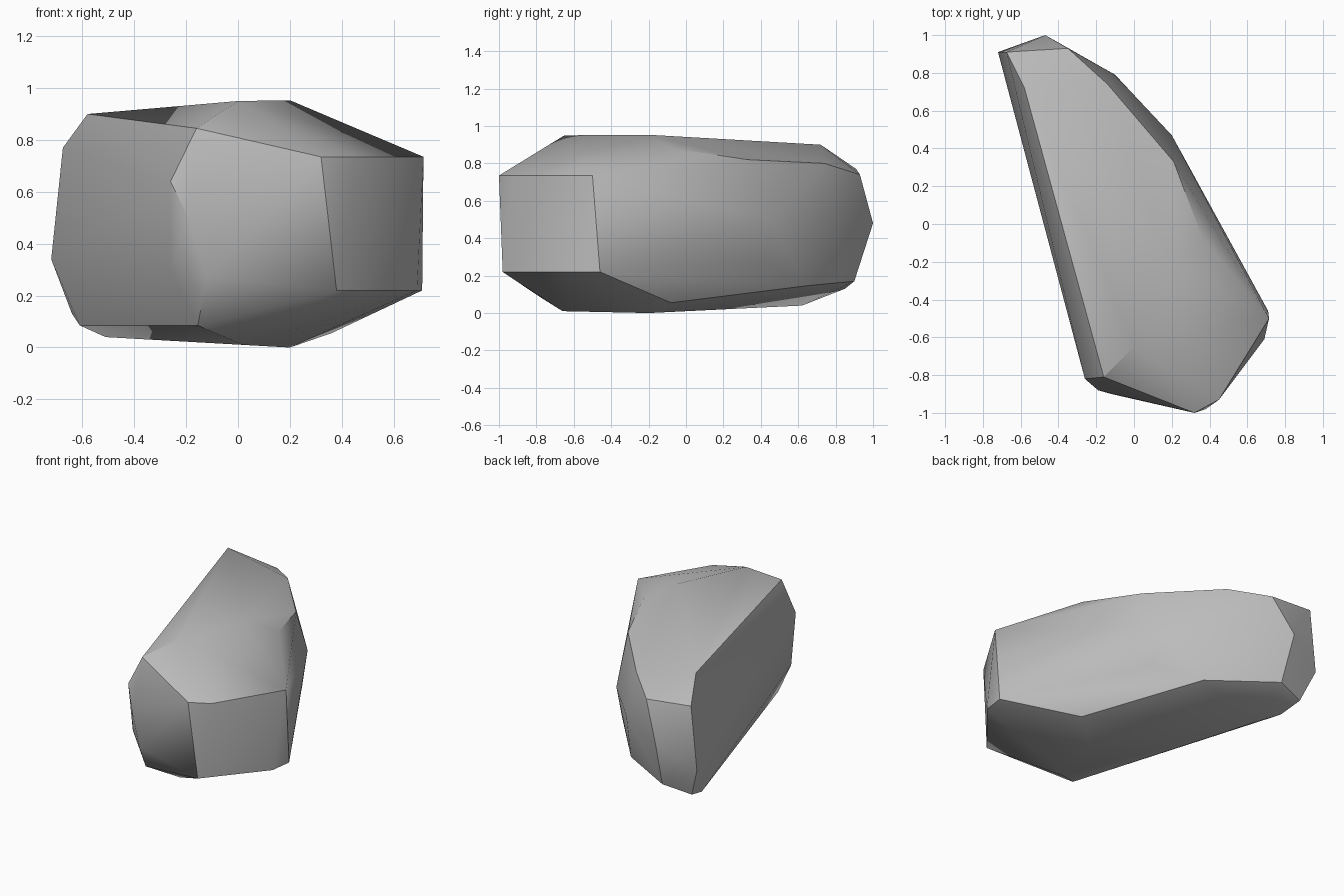
import bpy, bmesh, math

cube = bpy.data.objects.get("Cube")
if cube:
    bpy.data.objects.remove(cube, do_unlink=True)

# Stone colour
stone = bpy.data.materials.new("grey stone")
stone.use_nodes = True
colour = (0.5, 0.5, 0.5, 1)
stone.diffuse_color = colour
bsdf = stone.node_tree.nodes["Principled BSDF"]
bsdf.inputs["Base Color"].default_value = colour
bsdf.inputs["Roughness"].default_value = 0.8

# Corners of the boulder, grouped by region
crown = [(0, -.65, .95), (.2, -.2, .953), (.36, -.07, .88),
         (.21, .33, .82), (-.14, .74, .8), (-.58, .72, .9)]
front = [(-.16, -.81, .845), (.32, -1, .735), (.45, -.93, .735),
         (.38, -.98, .22), (-.12, -.9, .27), (-.19, -.88, .5),
         (-.26, -.82, .64), (-.26, -.77, .3)]
side = [(.715, -.5, .735), (.71, -.46, .22), (.69, -.61, .22),
        (.2, .47, .5), (.2, .41, .275), (-.1, .79, .5)]
tail = [(-.675, .91, .77), (-.35, .93, .74), (-.47, 1, .48),
        (-.72, .91, .34), (-.64, .85, .13), (-.45, .9, .17)]
base = [(-.155, -.78, .085), (.02, -.66, .01), (.2, -.2, 0),
        (.36, -.08, .055), (-.03, .64, .145), (-.51, .62, .04),
        (-.61, .7, .085)]

# Wrap the corners in a faceted shell
bm = bmesh.new()
for corner in crown + front + side + tail + base:
    bm.verts.new(corner)
result = bmesh.ops.convex_hull(bm, input=bm.verts)
loose = [v for v in bm.verts if not v.link_faces]
bmesh.ops.delete(bm, geom=loose, context='VERTS')
bmesh.ops.recalc_face_normals(bm, faces=bm.faces)

mesh = bpy.data.meshes.new("boulder")
bm.to_mesh(mesh)
bm.free()
mesh.materials.append(stone)
boulder = bpy.data.objects.new("boulder", mesh)
bpy.context.collection.objects.link(boulder)

# Soft shading with crisp ridges
bpy.ops.object.select_all(action='DESELECT')
boulder.select_set(True)
bpy.context.view_layer.objects.active = boulder
bpy.ops.object.shade_smooth_by_angle(angle=math.radians(32))
